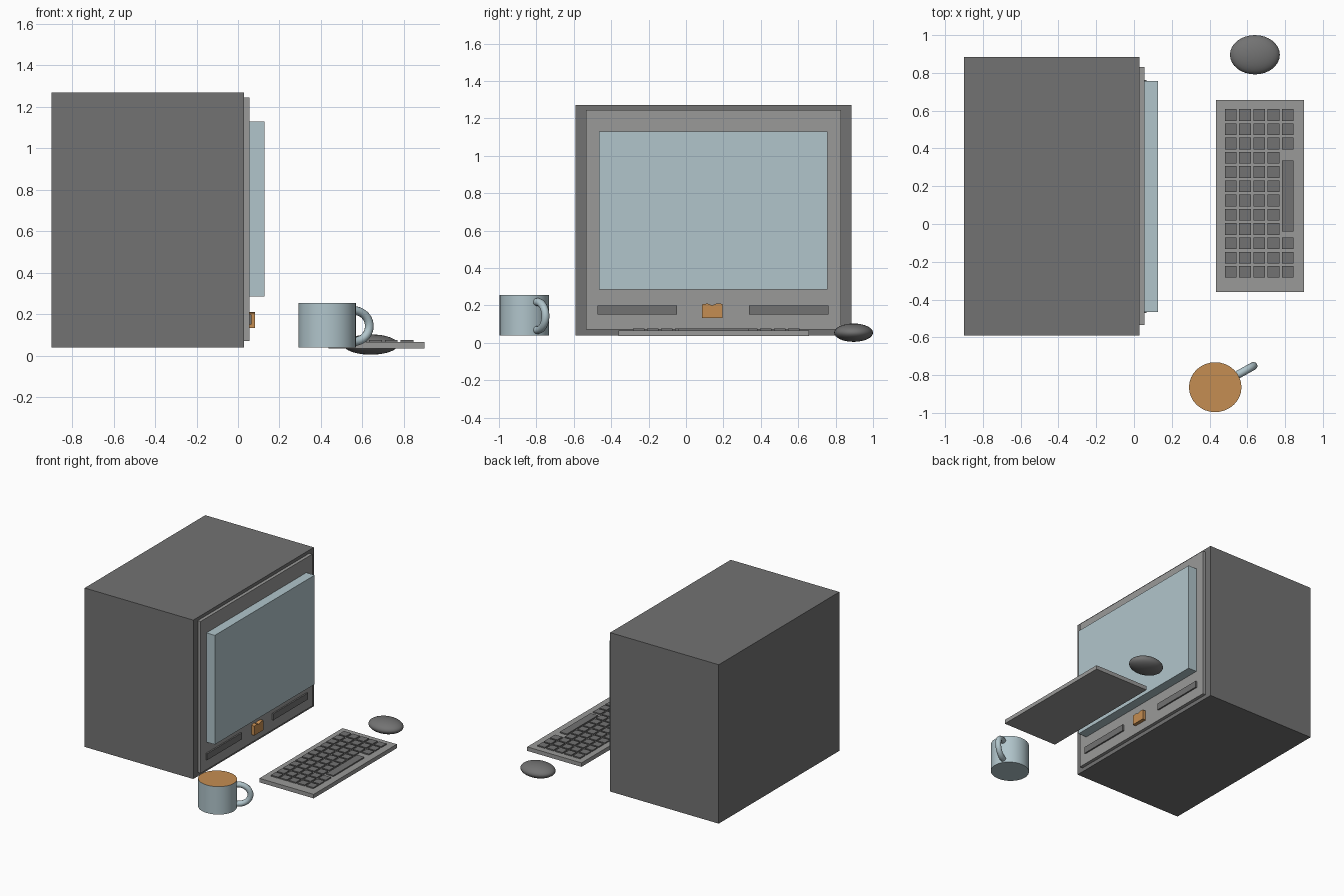
import bpy
import bmesh
from math import cos, sin, pi, radians
from mathutils import Vector, Matrix

cube = bpy.data.objects.get("Cube")
if cube:
    bpy.data.objects.remove(cube, do_unlink=True)


def material(name, *rgb):
    m = bpy.data.materials.new(name)
    m.use_nodes = True
    m.diffuse_color = (*rgb, 1)
    m.node_tree.nodes["Principled BSDF"].inputs["Base Color"].default_value = (*rgb, 1)
    return m


dark = material("dark grey", 0.17, 0.17, 0.17)
grey = material("mid grey", 0.32, 0.32, 0.315)
blue = material("pale blue", 0.44, 0.56, 0.6)
orange = material("caramel orange", 0.56, 0.27, 0.085)


def add_box(bm, x, y, z):
    """Box from three (low, high) ranges."""
    size = Vector((x[1] - x[0], y[1] - y[0], z[1] - z[0]))
    mid = Vector((sum(x), sum(y), sum(z))) / 2
    bmesh.ops.create_cube(bm, size=1, matrix=Matrix.Translation(mid) @ Matrix.Diagonal((*size, 1)))


def finish(name, bm, *mats, smooth=False):
    bmesh.ops.recalc_face_normals(bm, faces=bm.faces)
    mesh = bpy.data.meshes.new(name)
    bm.to_mesh(mesh)
    bm.free()
    ob = bpy.data.objects.new(name, mesh)
    bpy.context.collection.objects.link(ob)
    for m in mats:
        mesh.materials.append(m)
    if smooth:
        bpy.ops.object.select_all(action="DESELECT")
        ob.select_set(True)
        bpy.context.view_layer.objects.active = ob
        bpy.ops.object.shade_smooth_by_angle(angle=radians(35))
    return ob


def box(name, x, y, z, mat):
    bm = bmesh.new()
    add_box(bm, x, y, z)
    return finish(name, bm, mat)


# Monitor, with its screen facing +x
box("cabinet", (-0.9, 0.03), (-0.59, 0.885), (0.04, 1.27), dark)
box("bezel", (0.03, 0.055), (-0.535, 0.83), (0.07, 1.245), grey)
box("screen", (0.055, 0.127), (-0.465, 0.757), (0.285, 1.13), blue)
for side, y in (("right", (-0.472, -0.047)), ("left", (0.337, 0.762))):
    box(side + "_slot", (0.055, 0.066), y, (0.15, 0.2), dark)

# Small plate with a dipped top edge
bm = bmesh.new()
outline = [(0.085, 0.133), (0.195, 0.133), (0.195, 0.208), (0.165, 0.21),
           (0.14, 0.2), (0.115, 0.21), (0.085, 0.205)]
face = bm.faces.new([bm.verts.new((0.055, y, z)) for y, z in outline])
ext = bmesh.ops.extrude_face_region(bm, geom=[face])["geom"]
bmesh.ops.translate(bm, vec=(0.027, 0, 0), verts=[v for v in ext if isinstance(v, bmesh.types.BMVert)])
finish("front_plate", bm, orange)

# Keyboard
box("keyboard_base", (0.435, 0.9), (-0.36, 0.657), (0.035, 0.066), grey)
bm = bmesh.new()
pitch, half, key_z = 0.0755, 0.031, (0.06, 0.075)
for col in range(5):
    for row in range(12):
        if col == 4 and 3 <= row <= 8:
            continue
        x, y = 0.512 + col * pitch, 0.577 - row * pitch
        add_box(bm, (x - half, x + half), (y - half, y + half), key_z)
add_box(bm, (0.783, 0.845), (-0.04, 0.337), key_z)
finish("keys", bm, dark)

# Mouse
bm = bmesh.new()
bmesh.ops.create_uvsphere(bm, u_segments=32, v_segments=16, radius=1,
                          matrix=Matrix.Translation((0.64, 0.896, 0.054)) @ Matrix.Diagonal((0.132, 0.104, 0.049, 1)))
finish("mouse", bm, dark, smooth=True)

# Mug, its top face filled with the drink
mug_x, mug_y = 0.43, -0.864
bm = bmesh.new()
bmesh.ops.create_cone(bm, cap_ends=True, segments=32, radius1=1, radius2=1, depth=1,
                      matrix=Matrix.Translation((mug_x, mug_y, 0.147)) @ Matrix.Diagonal((0.139, 0.132, 0.216, 1)))
bm.normal_update()
for f in bm.faces:
    f.material_index = int(f.normal.z > 0.9)
finish("mug", bm, blue, orange, smooth=True)

# Mug handle: half-buried ring swept in an upright plane
bm = bmesh.new()
angle, steps, sides, tube = radians(29), 24, 12, 0.021
out = Vector((cos(angle), sin(angle), 0))
up = Vector((0, 0, 1))
across = out.cross(up)
centre = Vector((mug_x, mug_y, 0.143)) + out * 0.145
rings = []
for i in range(steps + 1):
    t = pi * (1.2 * i / steps - 0.6)
    radial = out * cos(t) + up * sin(t)
    point = centre + out * 0.087 * cos(t) + up * 0.075 * sin(t)
    rings.append([bm.verts.new(point + tube * (radial * cos(a) + across * sin(a)))
                  for a in (2 * pi * k / sides for k in range(sides))])
for a, b in zip(rings, rings[1:]):
    for k in range(sides):
        n = (k + 1) % sides
        bm.faces.new((a[k], a[n], b[n], b[k]))
for ring in (rings[0], rings[-1]):
    bm.faces.new(ring)
finish("mug_handle", bm, blue, smooth=True)
